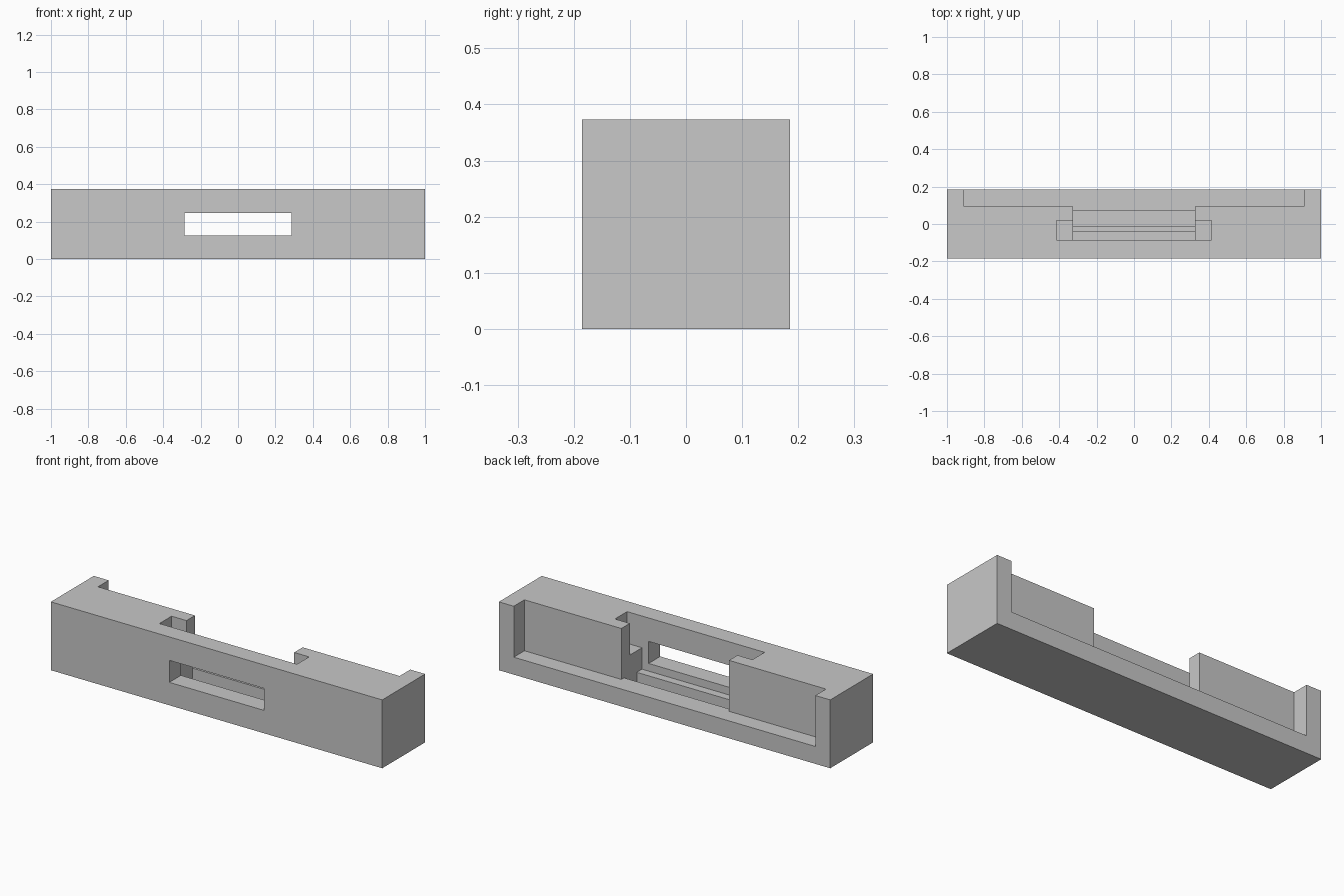
import bpy, bmesh

cube = bpy.data.objects.get("Cube")
if cube:
    bpy.data.objects.remove(cube, do_unlink=True)

# Single plain grey
COLOUR = (0.58, 0.58, 0.58, 1)
grey = bpy.data.materials.new("plain_grey")
grey.use_nodes = True
grey.diffuse_color = COLOUR
grey.node_tree.nodes["Principled BSDF"].inputs["Base Color"].default_value = COLOUR


def prism(name, half_width, section):
    """Extrude a (y, z) section symmetrically along x."""
    bm = bmesh.new()
    face = bm.faces.new([bm.verts.new((-half_width, y, z)) for y, z in section])
    side = bmesh.ops.extrude_face_region(bm, geom=[face])
    verts = [v for v in side["geom"] if isinstance(v, bmesh.types.BMVert)]
    bmesh.ops.translate(bm, verts=verts, vec=(2 * half_width, 0, 0))
    bmesh.ops.recalc_face_normals(bm, faces=bm.faces)
    mesh = bpy.data.meshes.new(name)
    bm.to_mesh(mesh)
    bm.free()
    mesh.materials.append(grey)
    obj = bpy.data.objects.new(name, mesh)
    bpy.context.collection.objects.link(obj)
    return obj


def rect(y0, y1, z0, z1):
    return [(y0, z0), (y1, z0), (y1, z1), (y0, z1)]


HALF_DEPTH, HEIGHT = 0.185, 0.373
FRONT, BACK, LEDGE, ABOVE, BEHIND = -0.085, 0.093, 0.095, 0.5, 0.3

body = prism("housing_block", 1.0, rect(-HALF_DEPTH, HALF_DEPTH, 0, HEIGHT))

# Stepped well through the middle, opening at the top and back
well = [(FRONT, 0.083), (-0.04, 0.083), (-0.04, 0.03), (-0.01, 0.03),
        (-0.01, 0.02), (0.07, 0.02), (0.07, LEDGE), (BEHIND, LEDGE),
        (BEHIND, ABOVE), (FRONT, ABOVE)]

cutters = [
    prism("back_recess_cutter", 0.91, rect(BACK, BEHIND, LEDGE, ABOVE)),
    prism("centre_well_cutter", 0.325, well),
    prism("side_slot_cutter", 0.415, rect(FRONT, 0.02, 0.2, ABOVE)),
    prism("front_window_cutter", 0.285, rect(-BEHIND, -0.06, 0.125, 0.245)),
]

# Carve the block, then drop the cutters
for cutter in cutters:
    cutter.hide_render = True
    mod = body.modifiers.new(cutter.name, 'BOOLEAN')
    mod.operation = 'DIFFERENCE'
    mod.solver = 'EXACT'
    mod.object = cutter

bpy.context.view_layer.update()
graph = bpy.context.evaluated_depsgraph_get()
carved = bpy.data.meshes.new_from_object(body.evaluated_get(graph))
body.modifiers.clear()
body.data = carved
for cutter in cutters:
    bpy.data.objects.remove(cutter, do_unlink=True)
